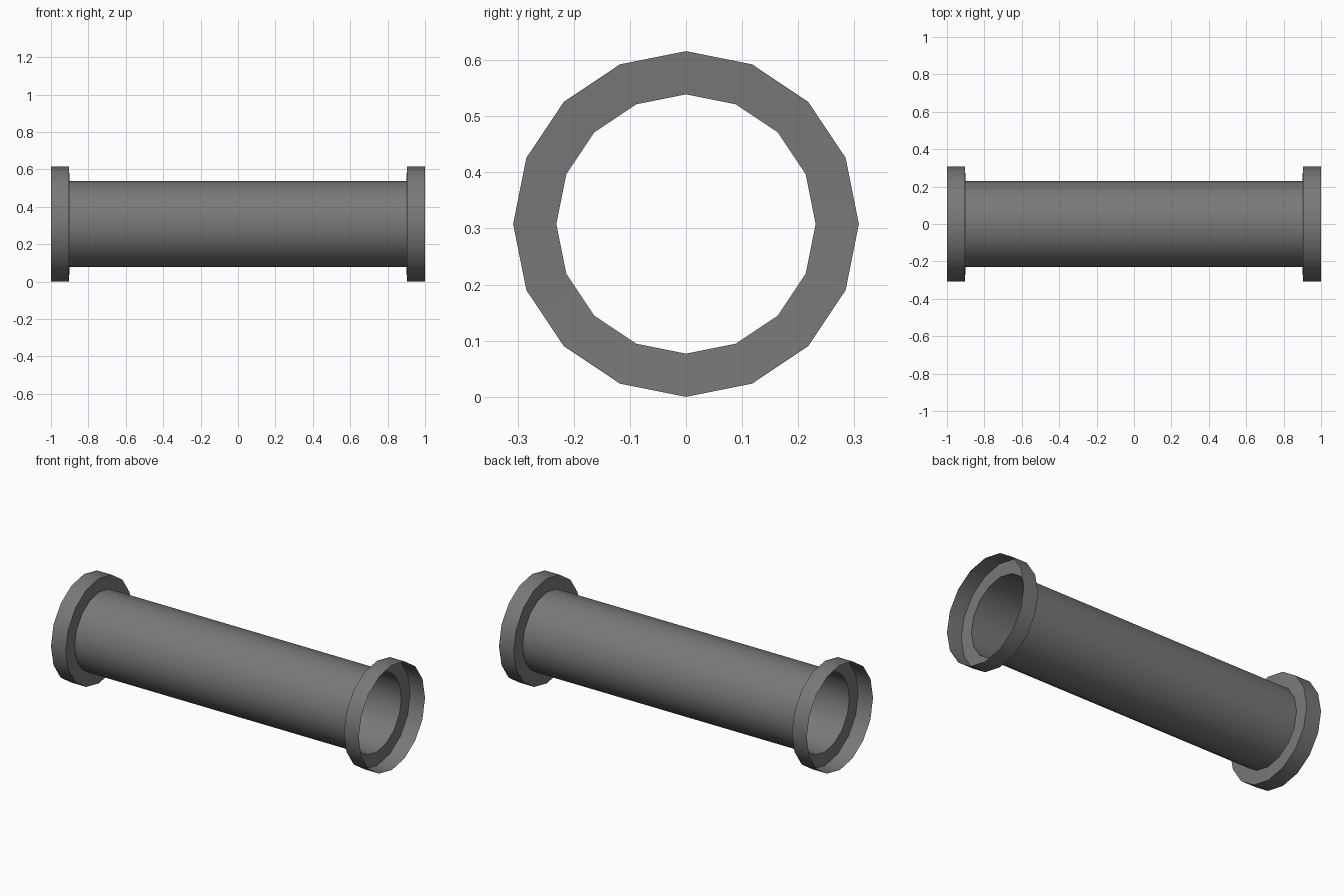
import bpy, bmesh
from math import sin, cos, pi, radians

if "Cube" in bpy.data.objects:
    bpy.data.objects.remove(bpy.data.objects["Cube"])

SIDES = 16
CENTRE_Z = 0.308
TUBE_R, RIM_R = 0.231, 0.308

# Dark grey metal
dark = bpy.data.materials.new("dark_grey")
dark.diffuse_color = (0.19, 0.19, 0.19, 1)
dark.use_nodes = True
dark.node_tree.nodes["Principled BSDF"].inputs["Base Color"].default_value = dark.diffuse_color


def lathe(name, profile):
    """Sweep (x, radius) points around the pipe's axis as a thin open shell."""
    bm = bmesh.new()
    rings = [[bm.verts.new((x, r * cos(2 * pi * i / SIDES), r * sin(2 * pi * i / SIDES)))
              for i in range(SIDES)] for x, r in profile]
    for a, b in zip(rings, rings[1:]):
        for i in range(SIDES):
            j = (i + 1) % SIDES
            bm.faces.new((a[i], a[j], b[j], b[i]))
    # Profiles run towards +x or -x; make every face point outward
    if profile[-1][0] > profile[0][0]:
        bmesh.ops.reverse_faces(bm, faces=bm.faces[:])
    mesh = bpy.data.meshes.new(name)
    bm.to_mesh(mesh)
    bm.free()
    mesh.materials.append(dark)
    obj = bpy.data.objects.new(name, mesh)
    obj.location.z = CENTRE_Z
    bpy.context.collection.objects.link(obj)
    # Smooth round the pipe, sharp at the shoulder
    bpy.ops.object.select_all(action='DESELECT')
    obj.select_set(True)
    bpy.context.view_layer.objects.active = obj
    bpy.ops.object.shade_smooth_by_angle(angle=radians(30))
    return obj


# Round tube, open at both ends
lathe("pipe_tube", [(-0.9, TUBE_R), (0.9, TUBE_R)])

# Collar at each end: shoulder ring, then open rim
for side, s in (("left", -1), ("right", 1)):
    lathe(side + "_collar", [(s * 0.9, TUBE_R), (s * 0.904, RIM_R), (s, RIM_R)])
